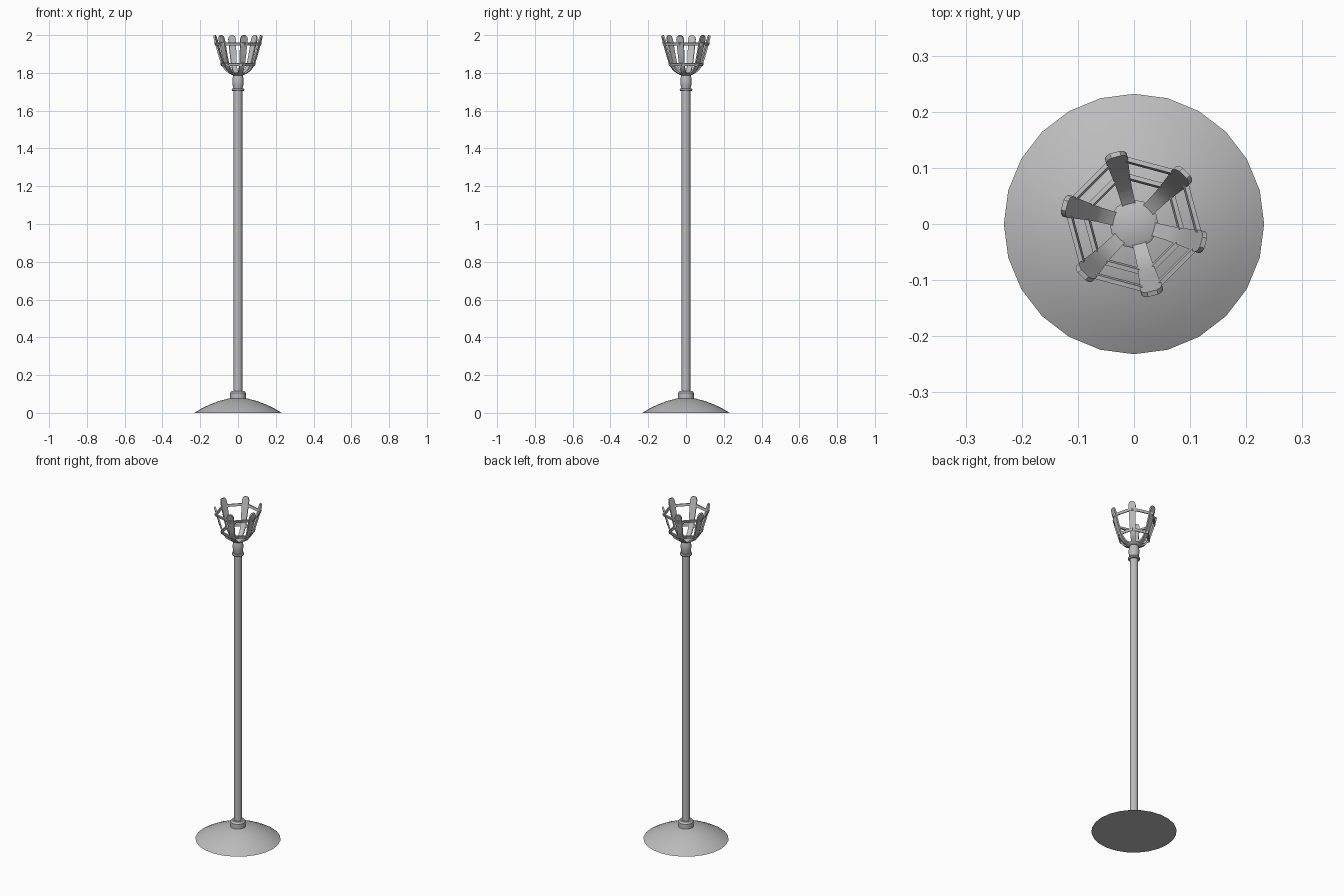
import bpy, bmesh, math
from mathutils import Vector, Matrix

if "Cube" in bpy.data.objects:
    bpy.data.objects.remove(bpy.data.objects["Cube"])

grey = bpy.data.materials.new("plain grey metal")
grey.use_nodes = True
colour = (0.5, 0.5, 0.5, 1)
grey.diffuse_color = colour
grey.node_tree.nodes["Principled BSDF"].inputs["Base Color"].default_value = colour


def finish(name, bm, angle=35):
    bmesh.ops.recalc_face_normals(bm, faces=bm.faces)
    mesh = bpy.data.meshes.new(name)
    bm.to_mesh(mesh)
    bm.free()
    mesh.materials.append(grey)
    obj = bpy.data.objects.new(name, mesh)
    bpy.context.collection.objects.link(obj)
    bpy.ops.object.select_all(action="DESELECT")
    obj.select_set(True)
    bpy.context.view_layer.objects.active = obj
    bpy.ops.object.shade_smooth_by_angle(angle=math.radians(angle))
    return obj


def lathe(name, profile, sides, turn=0, closed=False, angle=35):
    """Spin a (radius, height) profile; open profiles get capped ends."""
    bm = bmesh.new()
    rings = []
    for r, z in profile:
        rings.append([bm.verts.new((r * math.cos(a), r * math.sin(a), z))
                      for a in (turn + math.tau * i / sides for i in range(sides))])
    pairs = list(zip(rings, rings[1:]))
    if closed:
        pairs.append((rings[-1], rings[0]))
    else:
        bm.faces.new(rings[0])
        bm.faces.new(rings[-1])
    for low, high in pairs:
        for i in range(sides):
            j = (i + 1) % sides
            bm.faces.new((low[i], low[j], high[j], high[i]))
    return finish(name, bm, angle)


# Foot, collar and pole
lathe("base_dome", [(0.232, 0), (0.195, 0.022), (0.15, 0.044), (0.1, 0.063),
                    (0.05, 0.076), (0.02, 0.079)], 24)
lathe("base_collar", [(0.042, 0.07), (0.042, 0.105), (0.034, 0.115)], 16)
lathe("pole", [(0.023, 0.08), (0.023, 1.73)], 12)

# Neck under the basket
lathe("neck_ring", [(0.024, 1.704), (0.031, 1.704), (0.034, 1.71),
                    (0.031, 1.717), (0.024, 1.717)], 16)
lathe("neck_bulb", [(0.023, 1.715), (0.028, 1.735), (0.03, 1.755),
                    (0.028, 1.775), (0.024, 1.79)], 16)
lathe("basket_floor", [(0.024, 1.787), (0.036, 1.791), (0.043, 1.799),
                       (0.037, 1.803)], 16)

# Two six-sided hoops, leaning outward with the slats
start = math.radians(45)
for name, r, z in (("lower_hoop", 0.09, 1.845), ("upper_hoop", 0.123, 1.953)):
    lathe(name, [(r - 0.006, z - 0.006), (r + 0.003, z - 0.008),
                 (r + 0.007, z + 0.006), (r - 0.002, z + 0.008)],
          6, start, closed=True, angle=25)

# Six curved slats with rounded tips: radius, height, half width
path = [(0.036, 1.797, 0.012), (0.062, 1.813, 0.013), (0.083, 1.842, 0.0145),
        (0.101, 1.9, 0.017), (0.122, 1.978, 0.02), (0.126, 1.992, 0.016),
        (0.128, 1.998, 0.009)]


def slat(name, angle, thickness=0.009):
    bm = bmesh.new()
    rows = []
    for i, (r, z, w) in enumerate(path):
        a, b = path[max(i - 1, 0)], path[min(i + 1, len(path) - 1)]
        along = Vector((b[0] - a[0], 0, b[1] - a[1])).normalized()
        out = Vector((along.z, 0, -along.x)) * thickness / 2
        rows.append([bm.verts.new(Vector((r, y, z)) + side)
                     for y, side in ((-w, -out), (w, -out), (w, out), (-w, out))])
    bm.faces.new(rows[0])
    bm.faces.new(rows[-1])
    for low, high in zip(rows, rows[1:]):
        for i in range(4):
            j = (i + 1) % 4
            bm.faces.new((low[i], low[j], high[j], high[i]))
    bm.transform(Matrix.Rotation(angle, 4, "Z"))
    finish(name, bm)


for k in range(6):
    slat(f"basket_slat_{k + 1}", start + k * math.tau / 6)
